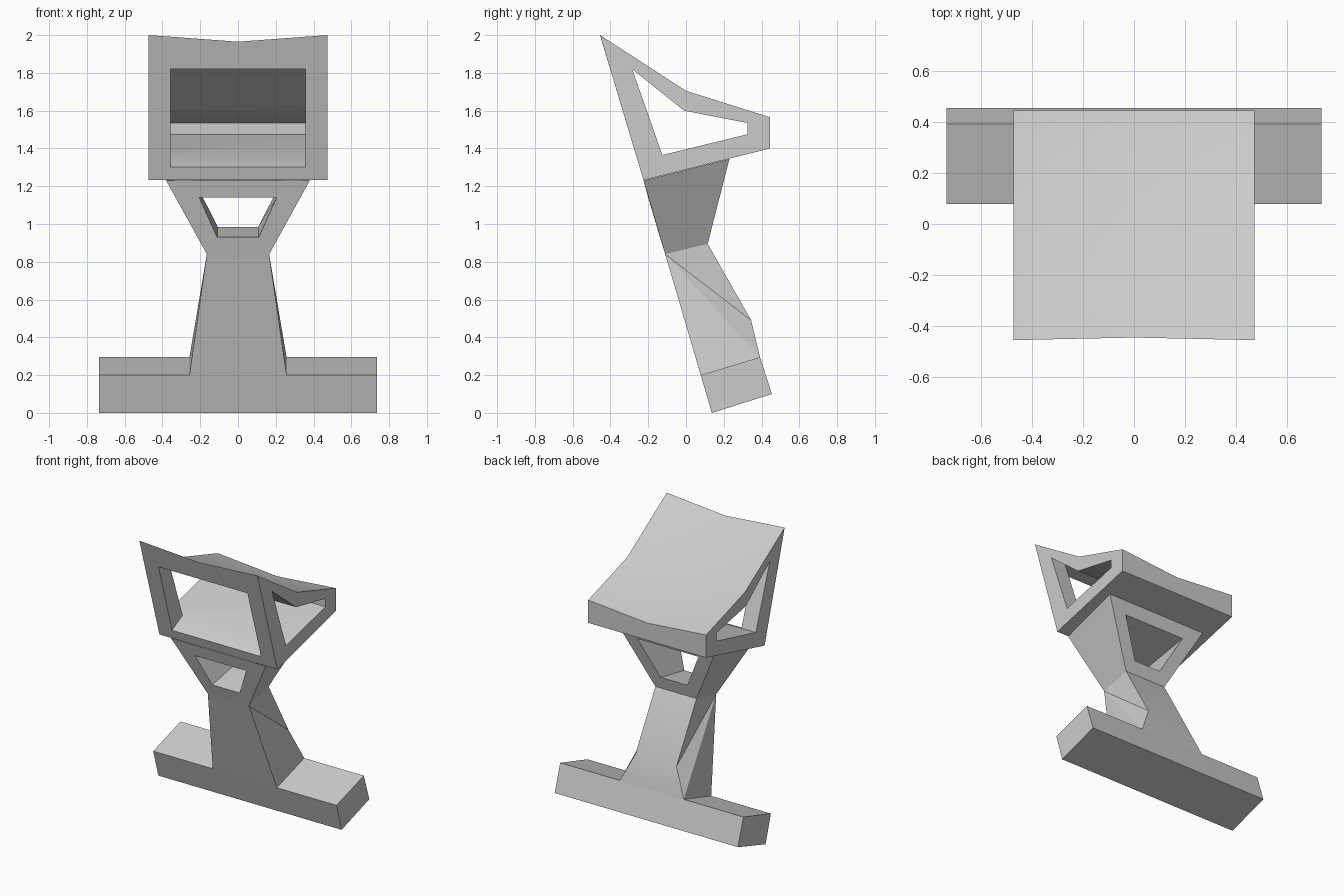
import bpy
import bmesh
import math

if "Cube" in bpy.data.objects:
    bpy.data.objects.remove(bpy.data.objects["Cube"], do_unlink=True)

grey = bpy.data.materials.new("light grey")
grey.use_nodes = True
COLOUR = (0.6, 0.6, 0.6, 1)
grey.diffuse_color = COLOUR
grey.node_tree.nodes["Principled BSDF"].inputs["Base Color"].default_value = COLOUR


def finish(name, bm):
    """Turn a bmesh into a named object with consistent outward normals."""
    bmesh.ops.recalc_face_normals(bm, faces=bm.faces[:])
    mesh = bpy.data.meshes.new(name)
    bm.to_mesh(mesh)
    bm.free()
    mesh.materials.append(grey)
    obj = bpy.data.objects.new(name, mesh)
    bpy.context.collection.objects.link(obj)
    return obj


def prism(name, profile, half_width):
    """Extrude a (y, z) side profile across x."""
    bm = bmesh.new()
    sides = [[bm.verts.new((s * half_width, y, z)) for y, z in profile] for s in (-1, 1)]
    for ring in sides:
        bm.faces.new(ring)
    for i in range(len(profile)):
        bm.faces.new((sides[0][i - 1], sides[0][i], sides[1][i], sides[1][i - 1]))
    return finish(name, bm)


def activate(obj):
    bpy.ops.object.select_all(action="DESELECT")
    obj.select_set(True)
    bpy.context.view_layer.objects.active = obj


def cut(obj, cutter):
    """Subtract the cutter, then discard it."""
    mod = obj.modifiers.new("cut", "BOOLEAN")
    mod.operation = "DIFFERENCE"
    mod.solver = "EXACT"
    mod.object = cutter
    activate(obj)
    bpy.ops.object.modifier_apply(modifier=mod.name)
    bpy.data.objects.remove(cutter, do_unlink=True)


# Tilted foot bar
foot = prism("foot_bar", [(0.137, 0), (0.455, 0.10), (0.392, 0.295), (0.078, 0.2)], 0.735)

# Stem: (half width, y, z) down the front, then up the back
bm = bmesh.new()
stem_profile = [(0.165, -0.11, 0.84), (0.257, 0.078, 0.2), (0.257, 0.392, 0.295),
                (0.165, 0.345, 0.49), (0.165, 0.115, 0.895)]
left, right = [[bm.verts.new((s * w, y, z)) for w, y, z in stem_profile] for s in (1, -1)]
for side in (left, right):
    for i in (1, 2, 3):
        bm.faces.new((side[0], side[i], side[i + 1]))
for i in (0, 2, 3):
    bm.faces.new((left[i], left[i + 1], right[i + 1], right[i]))
stem = finish("stem", bm)

# Flared neck with a tapered opening: rings run through the hole and back round
bm = bmesh.new()
neck_rings = [((0.38, -0.225, 1.23), (0.165, -0.11, 0.84)),
              ((0.205, -0.2, 1.14), (0.11, -0.138, 0.93)),
              ((0.245, 0.207, 1.255), (0.107, 0.138, 0.985)),
              ((0.40, 0.23, 1.345), (0.165, 0.115, 0.895))]
rings = []
for (tw, ty, tz), (bw, by, bz) in neck_rings:
    corners = [(-tw, ty, tz), (tw, ty, tz), (bw, by, bz), (-bw, by, bz)]
    rings.append([bm.verts.new(c) for c in corners])
for r in range(4):
    a, b = rings[r], rings[(r + 1) % 4]
    for i in range(4):
        if r == 3 and i in (0, 2):
            continue  # open where the neck meets head and stem
        j = (i + 1) % 4
        bm.faces.new((a[i], a[j], b[j], b[i]))
neck = finish("neck", bm)

# Head: wedge whose top dips along the centre line
HALF = 0.473
bm = bmesh.new()
rows = [[(-0.455, 2.0), (0, 1.705), (0.445, 1.565), (0.445, 1.40), (-0.225, 1.232)],
        [(-0.445, 1.965), (0, 1.665), (0.445, 1.525), (0.445, 1.40), (-0.225, 1.232)]]
cols = [[bm.verts.new((x, y, z)) for y, z in rows[k]]
        for x, k in ((-HALF, 0), (0, 1), (HALF, 0))]
for a, b in zip(cols, cols[1:]):
    for i in range(5):
        bm.faces.new((a[i - 1], a[i], b[i], b[i - 1]))
bm.faces.new(cols[0])
bm.faces.new(cols[2])
head = finish("head", bm)

# Side opening right through, and the front window into it
cavity = [(-0.285, 1.82), (-0.01, 1.60), (0.325, 1.535), (0.325, 1.475), (-0.125, 1.365)]
cut(head, prism("side_cutter", cavity, 0.7))
window = [(-0.6, 1.82), (-0.285, 1.82), (-0.15, 1.65), (0, 1.45), (-0.125, 1.365),
          (-0.2485, 1.30), (-0.6, 1.115)]
cut(head, prism("window_cutter", window, 0.357))

for part in (foot, stem, neck, head):
    activate(part)
    bpy.ops.object.shade_smooth_by_angle(angle=math.radians(30))
